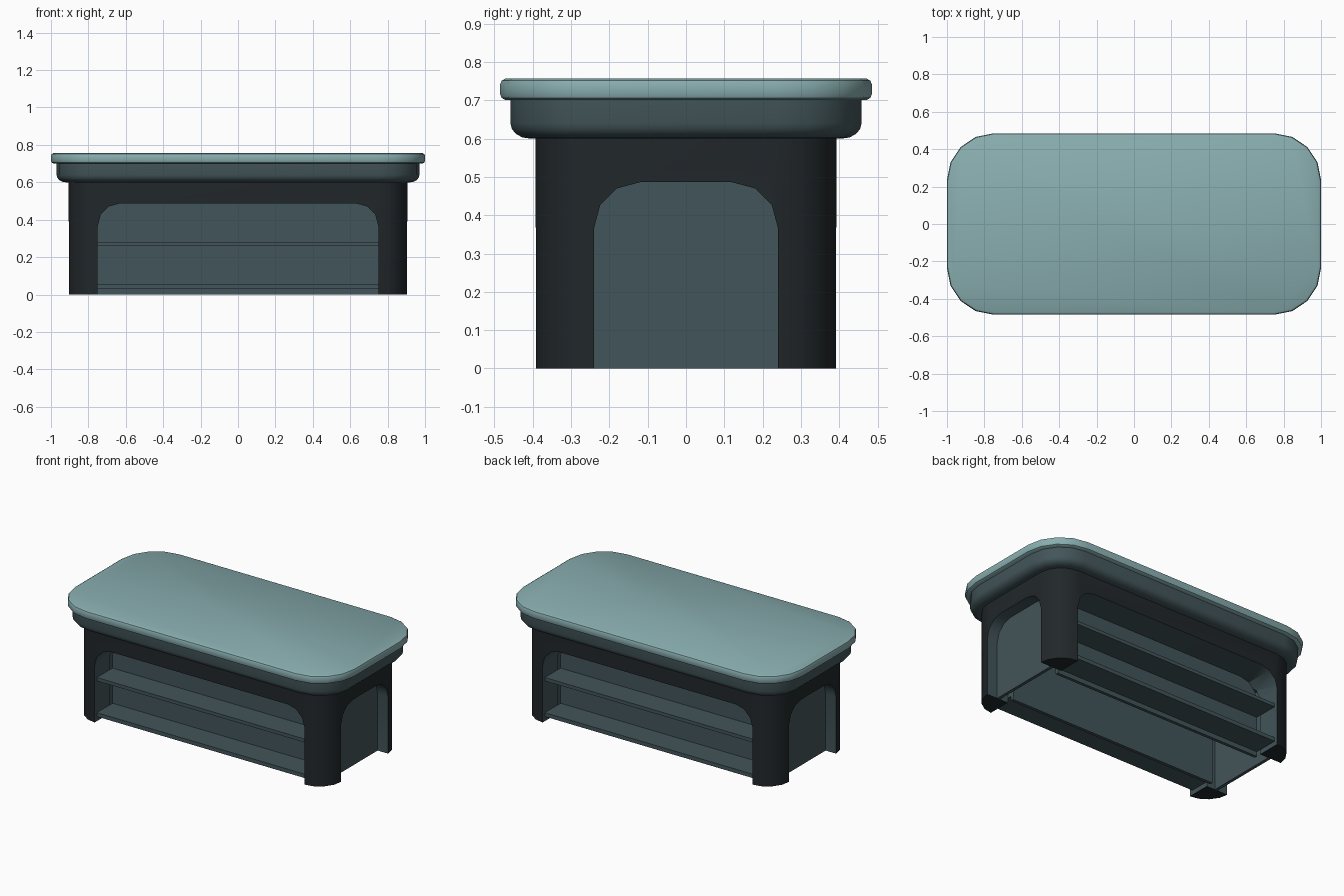
import bpy, bmesh, math

if "Cube" in bpy.data.objects:
    bpy.data.objects.remove(bpy.data.objects["Cube"])

def material(name, col):
    m = bpy.data.materials.new(name)
    m.diffuse_color = (*col, 1)
    m.use_nodes = True
    m.node_tree.nodes["Principled BSDF"].inputs["Base Color"].default_value = m.diffuse_color
    return m

LIGHT = material("light_teal", (0.25, 0.42, 0.43))
TEAL = material("dark_teal", (0.055, 0.09, 0.10))
DARK = material("charcoal", (0.015, 0.02, 0.023))

def finish(name, bm, mat):
    bmesh.ops.recalc_face_normals(bm, faces=bm.faces)
    me = bpy.data.meshes.new(name)
    bm.to_mesh(me)
    bm.free()
    me.materials.append(mat)
    ob = bpy.data.objects.new(name, me)
    bpy.context.collection.objects.link(ob)
    return ob

def loft(name, rings, mat):
    """Join equal-length point rings and cap both ends."""
    bm = bmesh.new()
    loops = [[bm.verts.new(p) for p in ring] for ring in rings]
    for a, b in zip(loops, loops[1:]):
        n = len(a)
        for i in range(n):
            j = (i + 1) % n
            bm.faces.new((a[i], a[j], b[j], b[i]))
    bm.faces.new(loops[0])
    bm.faces.new(loops[-1])
    return finish(name, bm, mat)

def rounded(hx, hy, r, z, seg=4):
    pts = []
    for k, (sx, sy) in enumerate([(1, 1), (-1, 1), (-1, -1), (1, -1)]):
        for i in range(seg + 1):
            a = math.pi / 2 * (k + i / seg)
            pts.append((sx * (hx - r) + r * math.cos(a),
                        sy * (hy - r) + r * math.sin(a), z))
    return pts

def slab(name, hx, hy, r, profile, mat):
    """Rounded rectangle swept through (inset, z) pairs."""
    return loft(name, [rounded(hx - d, hy - d, r - d, z) for d, z in profile], mat)

def box(name, x0, x1, y0, y1, z0, z1, mat):
    return loft(name, [[(x0, y0, z), (x1, y0, z), (x1, y1, z), (x0, y1, z)]
                       for z in (z0, z1)], mat)

def arch(half, top, r=0.12, seg=3):
    right = [(half - r + r * math.cos(math.pi / 2 * i / seg),
              top - r + r * math.sin(math.pi / 2 * i / seg)) for i in range(seg + 1)]
    right = [(half, -0.1)] + right
    return right + [(-u, v) for u, v in reversed(right)]

def smooth(ob, angle=35):
    bpy.ops.object.select_all(action='DESELECT')
    ob.select_set(True)
    bpy.context.view_layer.objects.active = ob
    bpy.ops.object.shade_smooth_by_angle(angle=math.radians(angle))

# Table top and the apron with rounded lower edge
top = slab("table_top", 1.0, 0.485, 0.25,
           [(0.015, 0.70), (0.004, 0.706), (0, 0.716), (0, 0.741), (0.004, 0.751), (0.015, 0.757)], LIGHT)
apron = slab("apron", 0.97, 0.458, 0.22,
             [(0.05 * (1 - math.sin(a)), 0.64 - 0.04 * math.cos(a))
              for a in (0, math.pi / 8, math.pi / 4, 3 * math.pi / 8, math.pi / 2)] + [(0, 0.70)], TEAL)

# Base with arched openings through both directions
base = slab("base_legs", 0.905, 0.393, 0.16, [(0, 0), (0, 0.60)], DARK)
front_cut = loft("front_arch_cutter", [[(u, y, v) for u, v in arch(0.75, 0.487)] for y in (-0.6, 0.6)], TEAL)
side_cut = loft("side_arch_cutter", [[(x, u, v) for u, v in arch(0.24, 0.486)] for x in (-1.2, 1.2)], TEAL)
bpy.context.view_layer.objects.active = base
for cutter in (front_cut, side_cut):
    cutter.hide_render = True
    mod = base.modifiers.new("arch", 'BOOLEAN')
    mod.operation = 'DIFFERENCE'
    mod.solver = 'EXACT'
    mod.material_mode = 'TRANSFER'
    mod.object = cutter
    bpy.ops.object.modifier_apply(modifier=mod.name)
    bpy.data.objects.remove(cutter)

for ob in (top, apron, base):
    smooth(ob)

# Recessed end panels, filling the side arches
for s, side in ((1, "right"), (-1, "left")):
    outline = [(u, max(v, 0.0)) for u, v in arch(0.24, 0.486)]
    loft(side + "_end_panel", [[(s * x, u, v) for u, v in outline] for x in (0.81, 0.83)], TEAL)

# Back panels and shelves on the front and back
for s, side in ((-1, "front"), (1, "back")):
    outline = [(u, max(v, 0.0)) for u, v in arch(0.75, 0.487)]
    loft(side + "_inner_panel", [[(u, s * y, v) for u, v in outline] for y in (0.19, 0.21)], TEAL)
    for z0, z1, level in ((0.03, 0.055, "lower"), (0.26, 0.282, "upper")):
        y0, y1 = sorted((s * 0.20, s * 0.37))
        box(f"{side}_{level}_shelf", -0.75, 0.75, y0, y1, z0, z1, TEAL)
